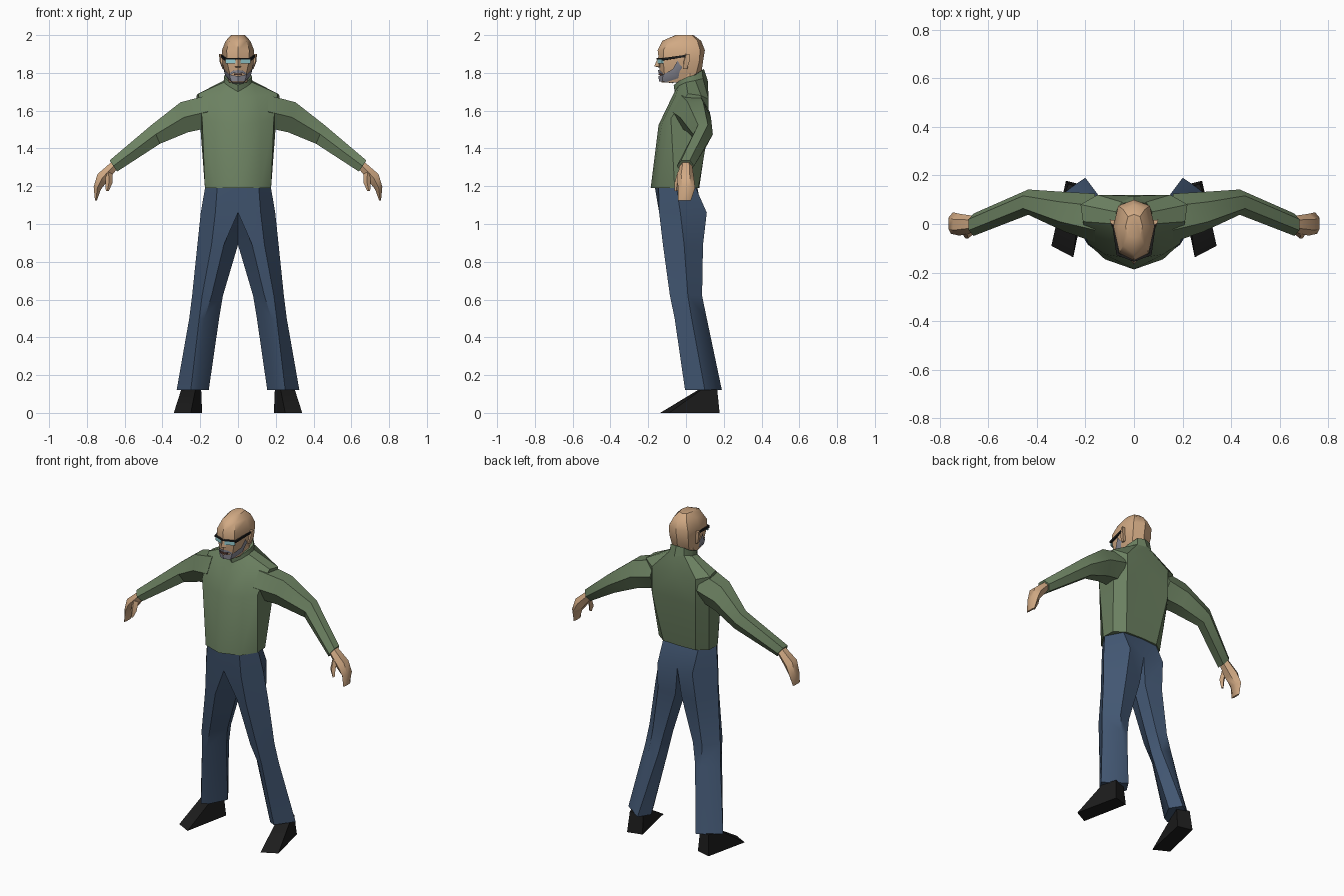
import bpy, bmesh, math
from math import cos, sin, pi
from mathutils import Vector, Matrix


def material(name, r, g, b):
    m = bpy.data.materials.new(name)
    m.diffuse_color = (r, g, b, 1)
    return m


GREEN = material("green_knit", .15, .22, .12)
DENIM = material("denim", .055, .095, .17)
SKIN = material("skin", .64, .40, .23)
BLACK = material("black", .012, .012, .012)
GREY = material("grey_hair", .27, .27, .32)
LENS = material("lens", .30, .62, .65)
DARK = material("mouth", .16, .07, .05)


def loft(name, rows, mat, closed=False, caps=True, mirror=True):
    """Skin rows of points; half shapes and side parts are mirrored over x = 0."""
    bm = bmesh.new()
    vs = [[bm.verts.new(p) for p in row] for row in rows]
    n = len(rows[0])
    for a, b in zip(vs, vs[1:]):
        for i in range(n if closed else n - 1):
            j = (i + 1) % n
            bm.faces.new((a[i], a[j], b[j], b[i]))
    if caps:
        bm.faces.new(vs[0])
        bm.faces.new(vs[-1])
    inner = [f for f in bm.faces if all(abs(v.co.x) < 1e-4 for v in f.verts)]
    bmesh.ops.delete(bm, geom=inner, context='FACES')
    if mirror:
        geom = bm.verts[:] + bm.edges[:] + bm.faces[:]
        bmesh.ops.mirror(bm, geom=geom, matrix=Matrix(), merge_dist=1e-4, axis='X')
    bmesh.ops.remove_doubles(bm, verts=bm.verts[:], dist=1e-4)
    bmesh.ops.recalc_face_normals(bm, faces=bm.faces[:])
    me = bpy.data.meshes.new(name)
    bm.to_mesh(me)
    bm.free()
    me.materials.append(mat)
    ob = bpy.data.objects.new(name, me)
    bpy.context.collection.objects.link(ob)
    return ob


def flat(z, pts):
    return [(x, y, z) for x, y in pts]


def tube(name, rings, mat, sides=6):
    """Each ring: centre, half depth in y, (x, z) half height vector."""
    rows = []
    for c, w, (hx, hz) in rings:
        a, b = Vector((0, w, 0)), Vector((hx, 0, hz))
        rows.append([Vector(c) + a * cos(2 * pi * i / sides) + b * sin(2 * pi * i / sides)
                     for i in range(sides)])
    return loft(name, rows, mat, closed=True)


def box(name, x, y, z, mat, mirror=True):
    rows = [[(x[0], y[0], h), (x[1], y[0], h), (x[1], y[1], h), (x[0], y[1], h)] for h in z]
    return loft(name, rows, mat, closed=True, mirror=mirror)


# sweater body, half outline from front centre to back centre
neck = [(0, -.06, 1.70), (.05, -.04, 1.73), (.075, 0, 1.75),
        (.075, .05, 1.76), (.05, .09, 1.77), (0, .115, 1.76)]
loft("sweater_body", [
    flat(1.19, [(0, -.187), (.12, -.145), (.175, -.06), (.172, .02), (.11, .065), (0, .07)]),
    [(0, -.145, 1.525), (.12, -.125, 1.54), (.19, -.08, 1.56),
     (.20, .06, 1.52), (.15, .12, 1.50), (0, .115, 1.50)],
    [(0, -.08, 1.66), (.10, -.055, 1.68), (.21, .01, 1.69),
     (.22, .08, 1.68), (.15, .12, 1.66), (0, .12, 1.66)],
    neck], GREEN)

# folded collar, tilted towards the front
loft("collar", [neck, [(0, -.065, 1.735), (.05, -.04, 1.755), (.075, .01, 1.78),
                       (.07, .05, 1.79), (.045, .085, 1.815), (0, .095, 1.82)]], GREEN)

# sleeves
tube("sleeve", [((.16, .025, 1.595), .10, (.0, .10)),
                ((.285, .05, 1.565), .082, (.022, .092)),
                ((.435, .09, 1.475), .052, (.025, .058)),
                ((.66, -.003, 1.307), .046, (.023, .034))], GREEN)

# hands and thumbs
tube("hand", [((.655, 0, 1.31), .033, (.016, .022)),
              ((.718, -.003, 1.245), .045, (.030, .022)),
              ((.745, .003, 1.19), .045, (.022, .008)),
              ((.752, -.008, 1.125), .034, (.006, 0))], SKIN)
tube("thumb", [((.685, -.025, 1.275), .02, (.02, .01)),
               ((.683, -.045, 1.22), .015, (.018, .004)),
               ((.692, -.052, 1.175), .008, (.008, 0))], SKIN, 4)

# trousers: hip half outline running down into the leg
loft("trousers", [
    flat(1.195, [(0, -.165), (.11, -.145), (.174, -.05), (.12, .05), (0, .06), (0, 0)]),
    flat(1.06, [(0, -.14), (.12, -.142), (.197, -.03), (.12, .11), (0, .085), (0, 0)]),
    flat(.89, [(.075, -.115), (.14, -.122), (.215, -.01), (.13, .09), (.02, .075), (0, 0)]),
    flat(.62, [(.14, -.08), (.19, -.085), (.243, .01), (.17, .085), (.10, .075), (.08, .01)]),
    flat(.50, [(.178, -.055), (.205, -.06), (.258, .03), (.18, .11), (.125, .09), (.10, .03)]),
    flat(.12, [(.21, .015), (.25, -.005), (.325, .10), (.26, .15), (.20, .19), (.155, .12)]),
], DENIM, closed=True)

# wedge shoes turned outwards
loft("shoe", [
    flat(0, [(.19, .155), (.25, -.137), (.34, -.09), (.28, .178)]),
    flat(.125, [(.195, .14), (.225, .07), (.30, .085), (.27, .165)])], BLACK, closed=True)

# head, half outlines from face to back
loft("head", [
    flat(1.75, [(0, -.13), (.03, -.115), (.047, -.05), (.045, .02), (0, .05)]),
    flat(1.80, [(0, -.14), (.045, -.115), (.068, -.03), (.058, .055), (0, .082)]),
    flat(1.86, [(0, -.143), (.058, -.12), (.083, -.01), (.065, .07), (0, .09)]),
    flat(1.92, [(0, -.15), (.06, -.12), (.085, -.01), (.065, .075), (0, .10)]),
    flat(1.97, [(0, -.125), (.045, -.09), (.065, -.01), (.045, .06), (0, .08)]),
    flat(2.0, [(0, -.055), (.025, -.05), (.035, -.01), (.025, .03), (0, .04)])], SKIN)
loft("neck", [flat(z, [(0, -.05), (.045, -.03), (.062, .02), (.045, .065), (0, .08)])
              for z in (1.70, 1.80)], SKIN)

# nose, ears and mouth
loft("nose", [[(0, -.147, 1.885), (.008, -.143, 1.885), (0, -.13, 1.885)],
              [(0, -.168, 1.835), (.018, -.142, 1.832), (0, -.13, 1.825)]], SKIN)
loft("ear", [
    flat(1.82, [(.07, -.012), (.08, -.015), (.082, .005), (.07, .008)]),
    flat(1.86, [(.075, -.015), (.092, -.01), (.098, .018), (.075, .015)]),
    flat(1.90, [(.075, -.008), (.095, .002), (.10, .018), (.075, .015)])], SKIN, closed=True)
box("mouth", (-.02, .02), (-.146, -.12), (1.788, 1.796), DARK, mirror=False)

# beard wrapping the jaw, with moustache
loft("beard", [
    [(0, -.07, 1.745), (.03, -.07, 1.745), (.05, -.035, 1.765), (.076, -.02, 1.83)],
    [(0, -.142, 1.755), (.035, -.125, 1.755), (.068, -.05, 1.785), (.082, -.03, 1.84)],
    [(0, -.147, 1.783), (.046, -.122, 1.79), (.073, -.07, 1.82), (.083, -.045, 1.865)]],
    GREY, caps=False)
loft("moustache", [
    [(0, -.146, 1.80), (.028, -.134, 1.798), (.042, -.122, 1.788)],
    [(0, -.148, 1.815), (.026, -.136, 1.812), (.046, -.122, 1.798)]], GREY, caps=False)

# glasses: lenses, brow bar and temples
loft("lens", [[(.012, -.15, z), (.066, -.126, z), (.064, -.12, z), (.012, -.144, z)]
              for z in (1.85, 1.873)], LENS, closed=True)
loft("glasses_bar", [[(0, -.155, z), (.072, -.128, z), (.07, -.118, z), (0, -.145, z)]
                     for z in (1.872, 1.88)], BLACK, closed=True)
loft("glasses_temple", [[(.072, -.128, 1.866 + d), (.09, 0, 1.884 + d),
                         (.082, 0, 1.884 + d), (.062, -.12, 1.866 + d)]
                        for d in (0, .012)], BLACK, closed=True)

# soft shading that keeps the sharp creases
for ob in bpy.context.collection.objects:
    ob.select_set(True)
    bpy.context.view_layer.objects.active = ob
bpy.ops.object.shade_smooth_by_angle(angle=math.radians(35))
